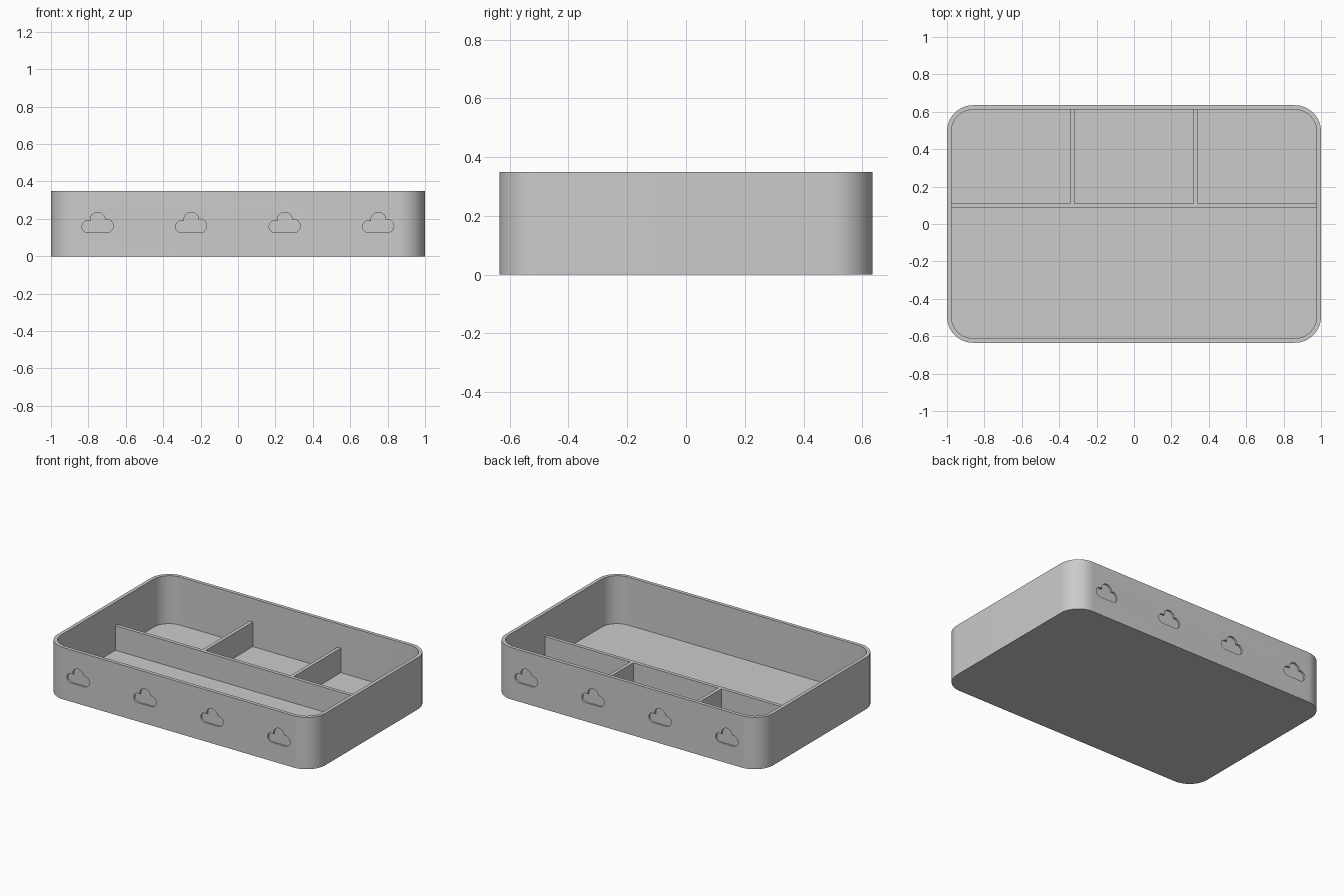
import bpy
import bmesh
from math import sin, cos, radians

cube = bpy.data.objects.get("Cube")
if cube:
    bpy.data.objects.remove(cube, do_unlink=True)

HALF_X, HALF_Y, HEIGHT = 1.0, 0.635, 0.35
WALL, FLOOR, RADIUS = 0.024, 0.026, 0.14
DIVIDER_TOP = 0.192

# One grey plastic for everything
grey = bpy.data.materials.new("grey_plastic")
grey.use_nodes = True
grey.diffuse_color = (0.6, 0.6, 0.6, 1)
grey.node_tree.nodes["Principled BSDF"].inputs["Base Color"].default_value = grey.diffuse_color


def make_object(name, bm):
    bmesh.ops.recalc_face_normals(bm, faces=bm.faces)
    mesh = bpy.data.meshes.new(name)
    bm.to_mesh(mesh)
    bm.free()
    mesh.materials.append(grey)
    obj = bpy.data.objects.new(name, mesh)
    bpy.context.collection.objects.link(obj)
    return obj


def arc(cx, cy, r, start, end, steps):
    angles = [radians(start + (end - start) * i / steps) for i in range(steps + 1)]
    return [(cx + r * cos(a), cy + r * sin(a)) for a in angles]


def rounded_ring(bm, inset, z):
    r = RADIUS - inset
    points = []
    for i, (sx, sy) in enumerate([(1, 1), (-1, 1), (-1, -1), (1, -1)]):
        points += arc(sx * (HALF_X - RADIUS), sy * (HALF_Y - RADIUS), r, 90 * i, 90 * i + 90, 16)
    return [bm.verts.new((x, y, z)) for x, y in points]


def bridge(bm, a, b):
    for i in range(len(a)):
        j = (i + 1) % len(a)
        bm.faces.new((a[i], a[j], b[j], b[i]))


def box(name, x0, x1, y0, y1, z0, z1):
    bm = bmesh.new()
    bmesh.ops.create_cube(bm, size=1)
    for v in bm.verts:
        v.co = ((x0 + x1) / 2 + v.co.x * (x1 - x0),
                (y0 + y1) / 2 + v.co.y * (y1 - y0),
                (z0 + z1) / 2 + v.co.z * (z1 - z0))
    return make_object(name, bm)


# Tray shell: outer wall, rim, inner wall and floor
bm = bmesh.new()
rings = [rounded_ring(bm, inset, z) for inset, z in
         [(0, 0), (0, HEIGHT), (WALL, HEIGHT), (WALL, FLOOR)]]
for lower, upper in zip(rings, rings[1:]):
    bridge(bm, lower, upper)
bm.faces.new(rings[0])
bm.faces.new(rings[-1])
tray = make_object("tray", bm)

# Cloud outline: right lobe, tall middle lobe, left lobe
cloud = (arc(0.047, 0.162, 0.036, -90, 101, 14)[:-1]
         + arc(0, 0.195, 0.04, 3, 191, 14)[:-1]
         + arc(-0.052, 0.158, 0.032, 66.5, 270, 14))

# Shallow cloud engravings, four on the front and four on the back
bm = bmesh.new()
for side in (1, -1):
    for k in range(4):
        cx = -0.75 + 0.5 * k
        outer, inner = [[bm.verts.new((cx + side * x, -side * y, z)) for x, z in cloud]
                        for y in (HALF_Y + 0.05, HALF_Y - 0.012)]
        bridge(bm, outer, inner)
        bm.faces.new(outer)
        bm.faces.new(inner)
cutter = make_object("cloud_cutter", bm)
cutter.hide_render = True

engrave = tray.modifiers.new("engrave", "BOOLEAN")
engrave.operation = "DIFFERENCE"
engrave.solver = "EXACT"
engrave.object = cutter
bpy.ops.object.select_all(action="DESELECT")
tray.select_set(True)
bpy.context.view_layer.objects.active = tray
bpy.ops.object.modifier_apply(modifier=engrave.name)
bpy.data.objects.remove(cutter, do_unlink=True)
bpy.ops.object.shade_smooth_by_angle(angle=radians(30))

# Dividers, ends sunk slightly into the walls and floor
sink = 0.008
box("long_divider", -HALF_X + WALL - sink, HALF_X - WALL + sink,
    0.085, 0.109, FLOOR - sink, DIVIDER_TOP)
for name, cx in (("left_short_divider", 0.329), ("right_short_divider", -0.329)):
    box(name, cx - 0.012, cx + 0.012, 0.1, HALF_Y - WALL + sink,
        FLOOR - sink, DIVIDER_TOP)
